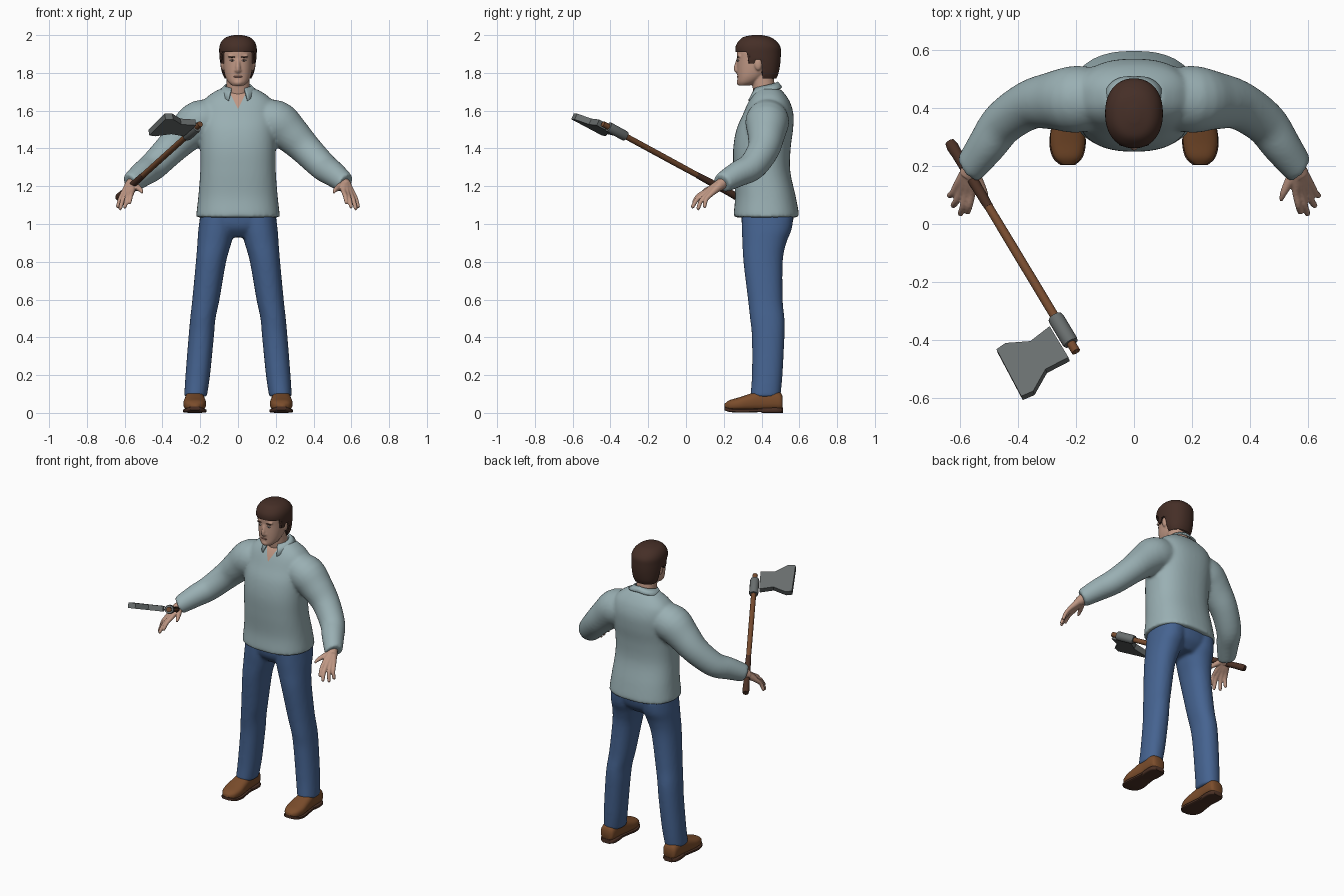
import bpy, bmesh, math
from mathutils import Vector, Matrix

cube = bpy.data.objects.get("Cube")
if cube:
    bpy.data.objects.remove(cube, do_unlink=True)


def material(name, r, g, b):
    m = bpy.data.materials.new(name)
    m.use_nodes = True
    m.diffuse_color = (r, g, b, 1)
    m.node_tree.nodes["Principled BSDF"].inputs["Base Color"].default_value = (r, g, b, 1)
    return m


SKIN = material("skin", .52, .31, .23)
HAIR = material("dark_brown_hair", .06, .028, .02)
SHIRT = material("pale_teal_cloth", .32, .43, .45)
DENIM = material("blue_denim", .06, .125, .28)
SHOE = material("brown_leather", .2, .075, .025)
SOLE = material("dark_brown", .07, .03, .018)
WOOD = material("wood", .18, .07, .028)
STEEL = material("grey_steel", .14, .155, .155)
WHITE = material("eye_white", .5, .45, .42)
LIPS = material("lips", .36, .17, .13)


def interpolate(rows, steps):
    """Catmull-Rom through tuples of numbers."""
    out = []
    for i in range(len(rows) - 1):
        a, b, c, d = (rows[max(0, min(len(rows) - 1, i + k))] for k in (-1, 0, 1, 2))
        for k in range(steps):
            t = k / steps
            out.append([q + .5 * t * (r - p + t * (2 * p - 5 * q + 4 * r - s + t * (3 * (q - r) + s - p)))
                        for p, q, r, s in zip(a, b, c, d)])
    return out + [list(rows[-1])]


def skin_rings(bm, rings):
    loops = [[bm.verts.new(p) for p in ring] for ring in rings]
    n = len(loops[0])
    for lo, hi in zip(loops, loops[1:]):
        for i in range(n):
            bm.faces.new((lo[i], lo[(i + 1) % n], hi[(i + 1) % n], hi[i]))
    bm.faces.new(loops[0][::-1])
    bm.faces.new(loops[-1])


def loft(bm, rows, axis="z", power=2.2, sides=40, steps=5):
    """Rows are (station, centre a, centre b, radius a, radius b)."""
    rings = []
    for s, ca, cb, ra, rb in interpolate(rows, steps):
        ring = []
        for i in range(sides):
            c, q = math.cos(math.tau * i / sides), math.sin(math.tau * i / sides)
            a = ca + ra * math.copysign(abs(c) ** (2 / power), c)
            b = cb + rb * math.copysign(abs(q) ** (2 / power), q)
            ring.append((a, b, s) if axis == "z" else (a, s, b))
        rings.append(ring)
    skin_rings(bm, rings)


def sweep(bm, rows, side=1, sides=16, steps=4):
    """Round tube through rows of (x, y, z, radius)."""
    pts = interpolate([(x * side, y, z, r) for x, y, z, r in rows], steps)
    rings = []
    for i, p in enumerate(pts):
        t = Vector(pts[min(i + 1, len(pts) - 1)][:3]) - Vector(pts[max(i - 1, 0)][:3])
        u = t.cross(Vector((0, 0, 1))).normalized()
        v = t.cross(u).normalized()
        rings.append([Vector(p[:3]) + p[3] * (u * math.cos(a) + v * math.sin(a))
                      for a in (math.tau * k / sides for k in range(sides))])
    skin_rings(bm, rings)


def ball(bm, centre, size):
    m = Matrix.Translation(centre) @ Matrix.Diagonal((*size, 1))
    bmesh.ops.create_uvsphere(bm, u_segments=20, v_segments=12, radius=1, matrix=m)


def finish(name, bm, mat, angle=40):
    bmesh.ops.recalc_face_normals(bm, faces=bm.faces[:])
    me = bpy.data.meshes.new(name)
    bm.to_mesh(me)
    bm.free()
    me.materials.append(mat)
    me.shade_smooth()
    me.set_sharp_from_angle(angle=math.radians(angle))
    ob = bpy.data.objects.new(name, me)
    bpy.context.collection.objects.link(ob)
    return ob


def fuse(name, bm, mat, voxel, smooth):
    """Merge overlapping shells into one smooth skin."""
    ob = finish(name, bm, mat)
    rm = ob.modifiers.new("merge", "REMESH")
    rm.mode, rm.voxel_size = "VOXEL", voxel
    sm = ob.modifiers.new("soften", "SMOOTH")
    sm.factor, sm.iterations = .5, smooth
    dg = bpy.context.evaluated_depsgraph_get()
    me = bpy.data.meshes.new_from_object(ob.evaluated_get(dg))
    ob.modifiers.clear()
    ob.data = me
    me.materials.clear()
    me.materials.append(mat)
    me.shade_smooth()
    return ob


# Shirt: torso and sleeves fused, with an open neck cut into the front
bm = bmesh.new()
loft(bm, [(1.035, 0, .425, .222, .172), (1.06, 0, .425, .22, .172), (1.15, 0, .42, .21, .16),
          (1.28, 0, .402, .2, .15), (1.4, 0, .402, .2, .152), (1.5, 0, .417, .202, .15),
          (1.58, 0, .435, .2, .134), (1.64, 0, .44, .19, .113), (1.68, 0, .44, .155, .09),
          (1.715, 0, .44, .1, .06)], power=2.4)
for side in (1, -1):
    sweep(bm, [(.1, .435, 1.55, .1), (.2, .43, 1.54, .116), (.28, .425, 1.475, .1),
               (.36, .41, 1.395, .085), (.45, .35, 1.305, .076), (.505, .275, 1.265, .068),
               (.56, .2, 1.222, .056), (.568, .19, 1.216, .052)], side, 28)
shirt = fuse("shirt", bm, SHIRT, .01, 8)
shirt.data.materials.append(SKIN)
bm = bmesh.new()
bm.from_mesh(shirt.data)
for side in (1, -1):
    faces = [f for f in bm.faces if f.calc_center_median().z > 1.58 and f.calc_center_median().y < .42]
    geom = set(faces)
    for f in faces:
        geom.update(f.verts, f.edges)
    bmesh.ops.bisect_plane(bm, geom=list(geom), plane_co=(0, 0, 1.61), plane_no=(side, 0, -.5))
for f in bm.faces:
    c = f.calc_center_median()
    if c.y < .42 and abs(c.x) < .5 * (c.z - 1.61):
        f.material_index = 1
bm.to_mesh(shirt.data)
bm.free()

# Collar: a folded band open at the front
bm = bmesh.new()
pairs = []
for i in range(41):
    th = math.radians(-150 + 7.5 * i)
    f = abs(th) / math.radians(150)
    s, c = math.sin(th), math.cos(th)
    pairs.append([bm.verts.new((.067 * s, .42 + .062 * c, 1.752 - .035 * f)),
                  bm.verts.new((.1 * s, .43 + (.075 + .037 * f) * c, 1.722 - .07 * f * f))])
for p, q in zip(pairs, pairs[1:]):
    bm.faces.new((p[0], q[0], q[1], p[1]))
collar = finish("collar", bm, SHIRT)
sol = collar.modifiers.new("thickness", "SOLIDIFY")
sol.thickness, sol.offset = .01, 0

# Trousers: two legs and the hips
bm = bmesh.new()
loft(bm, [(.93, 0, .43, .1, .08), (.98, 0, .43, .19, .125), (1.05, 0, .432, .2, .14), (1.1, 0, .43, .19, .135)])
for s in (1, -1):
    loft(bm, [(z, s * x, y, rx, ry) for z, x, y, rx, ry in (
        (.085, .225, .42, .06, .08), (.2, .213, .43, .065, .081), (.4, .195, .435, .067, .086),
        (.5, .186, .43, .067, .091), (.6, .17, .42, .072, .092), (.8, .143, .408, .08, .104),
        (.9, .125, .415, .09, .116), (.97, .115, .427, .095, .132), (1.05, .11, .432, .09, .138))])
fuse("trousers", bm, DENIM, .01, 6)

# Shoes with soles and heels
for s, label in ((1, "left"), (-1, "right")):
    bm = bmesh.new()
    loft(bm, [(y, s * .229, z, rx, rz) for y, z, rx, rz in (
        (.205, .035, .02, .014), (.23, .04, .047, .027), (.28, .046, .06, .036), (.34, .056, .056, .046),
        (.4, .066, .05, .056), (.46, .068, .05, .056), (.5, .06, .045, .046), (.512, .055, .03, .03))],
        "y", 2.6, 28)
    finish(label + "_shoe", bm, SHOE, 60)
    bm = bmesh.new()
    loft(bm, [(y, s * .229, z, rx, .01) for y, z, rx in (
        (.203, .024, .025), (.23, .015, .052), (.28, .011, .063), (.34, .012, .056),
        (.4, .014, .05), (.46, .014, .052), (.5, .014, .046), (.514, .014, .03))], "y", 5, 24)
    loft(bm, [(y, s * .229, .014, rx, .014) for y, rx in ((.4, .046), (.44, .052), (.49, .05), (.514, .03))], "y", 5, 24)
    finish(label + "_sole", bm, SOLE)

# Hands: each finger runs from the wrist through its knuckle to the tip
FINGERS = [((.56, .105, 1.172), (.575, .036, 1.11)), ((.578, .105, 1.163), (.6, .03, 1.087)),
           ((.597, .115, 1.156), (.625, .06, 1.077)), ((.612, .13, 1.156), (.638, .095, 1.087))]
WRIST = Vector((.562, .195, 1.22))
for s, label in ((1, "left"), (-1, "right")):
    bm = bmesh.new()
    for knuckle, tip in FINGERS:
        k, t = Vector(knuckle), Vector(tip)
        bend = k.lerp(t, .5) + Vector((0, -.006, .008))
        sweep(bm, [(*WRIST.lerp(k, .1), .027), (*WRIST.lerp(k, .6), .02), (*k, .014),
                   (*bend, .012), (*k.lerp(t, .93), .01), (*t, .005)], s, 12)
    sweep(bm, [(.556, .18, 1.21, .02), (.535, .145, 1.195, .017), (.515, .105, 1.18, .012),
               (.507, .08, 1.165, .006)], s, 12)
    sweep(bm, [(.54, .225, 1.238, .032), (.575, .17, 1.2, .03)], s)
    fuse(label + "_hand", bm, SKIN, .004, 4)

# Head: skull, jaw, nose, ears and neck
bm = bmesh.new()
loft(bm, [(1.732, 0, .308, .03, .028), (1.75, 0, .325, .051, .052), (1.78, 0, .345, .067, .073),
          (1.82, 0, .364, .076, .094), (1.87, 0, .376, .08, .106), (1.92, 0, .379, .08, .109),
          (1.96, 0, .378, .066, .088), (1.985, 0, .378, .04, .05)])
loft(bm, [(1.64, 0, .43, .07, .065), (1.72, 0, .413, .062, .06), (1.82, 0, .4, .058, .058)])
sweep(bm, [(0, .278, 1.88, .008), (0, .269, 1.85, .01), (0, .265, 1.82, .013), (0, .276, 1.804, .011)])
ball(bm, (0, .284, 1.75), (.025, .016, .018))
for s in (1, -1):
    ball(bm, (s * .081, .382, 1.845), (.011, .02, .032))
    ball(bm, (s * .03, .283, 1.889), (.026, .011, .008))
    ball(bm, (s * .011, .273, 1.812), (.009, .011, .008))
fuse("head", bm, SKIN, .005, 3)

# Hair: a cap with its rim raised over the face and ears
bm = bmesh.new()
loft(bm, [(1.77, 0, .42, .07, .058), (1.8, 0, .41, .084, .08), (1.85, 0, .391, .095, .108),
          (1.9, 0, .383, .099, .119), (1.94, 0, .381, .098, .118), (1.97, 0, .378, .085, .098),
          (1.99, 0, .375, .06, .07), (2.0, 0, .375, .02, .025)], sides=64, steps=6)
for v in bm.verts:
    y = v.co.y
    rim = 1.91 if y < .33 else 1.85 if y < .36 else 1.872 if y < .405 else 1.77
    v.co.z = max(v.co.z, rim)
finish("hair", bm, HAIR, 60)

# Facial details
whites, dark, lips = bmesh.new(), bmesh.new(), bmesh.new()
for s in (1, -1):
    ball(whites, (s * .031, .2755, 1.866), (.013, .005, .005))
    ball(dark, (s * .031, .2725, 1.866), (.005, .004, .005))
    ball(dark, (s * .032, .2745, 1.884), (.02, .006, .004))
ball(lips, (0, .275, 1.78), (.023, .006, .005))
finish("eyes", whites, WHITE)
finish("brows_and_pupils", dark, HAIR)
finish("mouth", lips, LIPS)

# Axe: wooden haft, dark grip, steel socket and blade
BUTT, END = Vector((-.635, .282, 1.138)), Vector((-.2, -.44, 1.53))


def along(name, mat, stations, sides=16):
    b = bmesh.new()
    sweep(b, [(*BUTT.lerp(END, t), r) for t, r in stations], sides=sides, steps=1)
    finish(name, b, mat)


along("axe_haft", WOOD, [(.02, .014), (.5, .0155), (1, .0155)])
along("axe_grip", SOLE, [(0, .017), (.02, .021), (.06, .019), (.2, .018), (.28, .017), (.31, .0155)])
along("axe_socket", STEEL, [(.835, .026), (.845, .028), (.95, .028), (.96, .026)], 12)

d = (END - BUTT).normalized()
p = Vector((-.87, -.486, .07))
p = (p - d * p.dot(d)).normalized()
n = d.cross(p)
hub = BUTT.lerp(END, .895)
outline = [(-.028, .034), (.11, .034), (.107, .123), (.157, .199), (.152, .243),
           (-.05, .233), (-.054, .195), (-.014, .118)]
bm = bmesh.new()
skin_rings(bm, [[hub + d * a + p * b + n * h for a, b in outline] for h in (-.017, .017)])
finish("axe_blade", bm, STEEL, 20)
